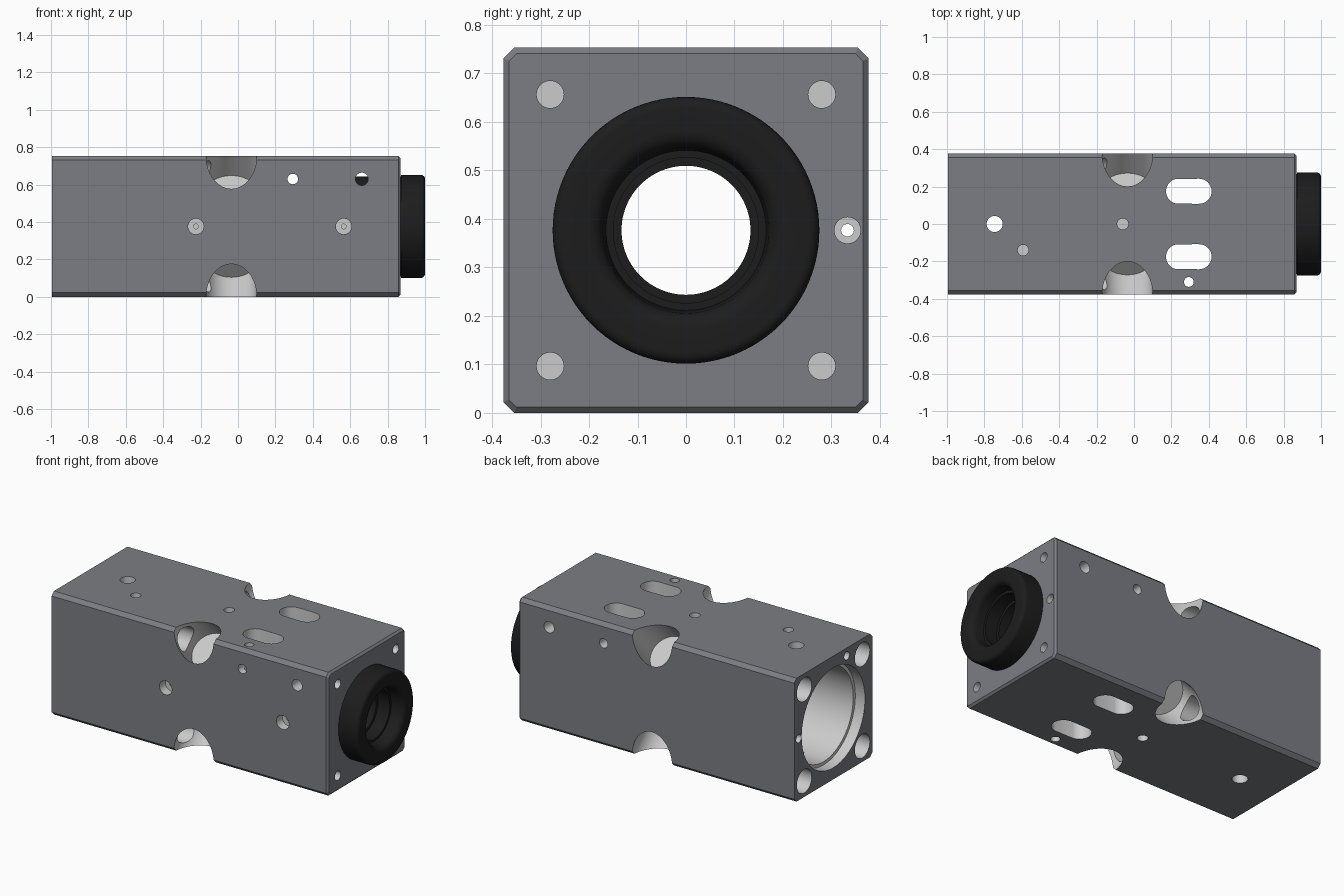
import bpy, bmesh, math
from mathutils import Matrix

if "Cube" in bpy.data.objects:
    bpy.data.objects.remove(bpy.data.objects["Cube"])

H = 0.3765            # half of the square section, also the axis height
X0, X1 = -0.995, 0.87  # block ends


def material(name, c):
    m = bpy.data.materials.new(name)
    m.diffuse_color = (*c, 1)
    m.use_nodes = True
    m.node_tree.nodes["Principled BSDF"].inputs["Base Color"].default_value = m.diffuse_color
    return m


dark = material("dark_grey", (0.2, 0.207, 0.23))
light = material("bare_metal", (0.62, 0.63, 0.65))
black = material("black", (0.012, 0.012, 0.012))


def make(name, bm, mat):
    bmesh.ops.recalc_face_normals(bm, faces=bm.faces)
    me = bpy.data.meshes.new(name)
    bm.to_mesh(me)
    bm.free()
    me.materials.append(mat)
    ob = bpy.data.objects.new(name, me)
    bpy.context.collection.objects.link(ob)
    return ob


def lathe(name, profile, mat, steps=96):
    """Spin a closed (x, radius) profile about the long axis."""
    bm = bmesh.new()
    vs = [bm.verts.new((x, 0, r)) for x, r in profile]
    es = [bm.edges.new((vs[i], vs[(i + 1) % len(vs)])) for i in range(len(vs))]
    bmesh.ops.spin(bm, geom=vs + es, cent=(0, 0, 0), axis=(1, 0, 0),
                   angle=2 * math.pi, steps=steps)
    bmesh.ops.remove_doubles(bm, verts=bm.verts, dist=1e-5)
    loose = [e for e in bm.edges if not e.link_faces]
    bmesh.ops.delete(bm, geom=loose, context='EDGES')
    bmesh.ops.translate(bm, verts=bm.verts, vec=(0, 0, H))
    return make(name, bm, mat)


# Main block: chamfered long edges, finer chamfer round the front end
bm = bmesh.new()
bmesh.ops.create_cube(bm, size=1, matrix=Matrix.Translation(((X0 + X1) / 2, 0, H))
                      @ Matrix.Diagonal((X1 - X0, 2 * H, 2 * H, 1)))
long_edges = [e for e in bm.edges if abs(e.verts[0].co.x - e.verts[1].co.x) > 1]
bmesh.ops.bevel(bm, geom=long_edges, offset=0.022, segments=1, affect='EDGES')
end_edges = [e for e in bm.edges if all(v.co.x > X1 - 1e-4 for v in e.verts)]
bmesh.ops.bevel(bm, geom=end_edges, offset=0.012, segments=1, affect='EDGES')
body = make("main_block", bm, dark)


def cut(ob):
    ob.hide_render = True
    mod = body.modifiers.new("cut", 'BOOLEAN')
    mod.operation, mod.object, mod.solver = 'DIFFERENCE', ob, 'EXACT'
    mod.material_mode = 'TRANSFER'
    bpy.context.view_layer.objects.active = body
    bpy.ops.object.modifier_apply(modifier=mod.name)
    bpy.data.objects.remove(ob)


ROT = {'X': Matrix.Rotation(math.pi / 2, 4, 'Y'),
       'Y': Matrix.Rotation(math.pi / 2, 4, 'X'),
       'Z': Matrix.Identity(4)}


def hole(axis, a, b, r, lo, hi, stretch=0.0):
    """Drill along an axis from lo to hi; a, b are the other two coordinates."""
    mid = (lo + hi) / 2
    pos = {'X': (mid, a, b), 'Y': (a, mid, b), 'Z': (a, b, mid)}[axis]
    bm = bmesh.new()
    bmesh.ops.create_cone(bm, cap_ends=True, segments=40, radius1=r, radius2=r, depth=hi - lo)
    for v in bm.verts:
        v.co.x += math.copysign(stretch, v.co.x)
    bmesh.ops.transform(bm, matrix=Matrix.Translation(pos) @ ROT[axis], verts=bm.verts)
    cut(make("cutter", bm, light))


# Central stepped bore
cut(lathe("cutter", [(-1.1, 0), (-1.1, 0.305), (-0.93, 0.305), (-0.93, 0.285), (-0.6, 0.285),
                     (-0.6, 0.2), (0.5, 0.2), (0.5, 0.273), (1, 0.273), (1, 0)], light))

# Corner pockets, with wide bores behind and blind holes in the front end
for sy in (-1, 1):
    for sz in (-1, 1):
        bm = bmesh.new()
        bmesh.ops.create_cone(bm, cap_ends=True, segments=64, radius1=1, radius2=1, depth=0.5,
                              matrix=Matrix.Diagonal((0.135, 0.124, 1, 1)))
        k = (0.25 - 0.272) / math.sqrt(2) + H      # puts the flat floor 0.27 below the corner
        turn = Matrix.Rotation(math.atan2(-sy, sz), 4, 'X')
        bmesh.ops.transform(bm, verts=bm.verts,
                            matrix=Matrix.Translation((-0.035, sy * k, H + sz * k)) @ turn)
        cut(make("cutter", bm, light))
        y, z = sy * 0.28, H + sz * 0.28
        hole('X', y, z, 0.072, -1.1, -0.05)
        hole('X', y, z, 0.028, 0.82, 1)

# Holes in the end faces
hole('X', 0.333, H, 0.013, -1.1, 1)
hole('X', 0.333, H, 0.027, 0.82, 1)
hole('X', 0.333, H, 0.025, -1.1, -0.92)
hole('X', -0.13, 0.705, 0.025, -1.1, -0.9)

# Slots and holes from the top and bottom
for y in (-0.175, 0.175):
    hole('Z', 0.293, y, 0.067, -0.1, 0.9, 0.055)
hole('Z', -0.745, 0, 0.043, -0.1, 0.9)
hole('Z', 0.293, -0.31, 0.026, -0.1, 0.9)
hole('Z', -0.06, 0, 0.03, -0.1, 0.08)
hole('Z', -0.06, 0, 0.03, 0.67, 0.9)
hole('Z', -0.593, -0.14, 0.029, 0.70, 0.9)

# Holes through the sides and blind counterbores on the front
hole('Y', 0.293, 0.63, 0.028, -0.5, 0.5)
hole('Y', 0.662, 0.63, 0.034, -0.5, 0.5)
for x in (-0.225, 0.565):
    hole('Y', x, H, 0.042, -0.5, -0.32)
    hole('Y', x, H, 0.013, -0.5, -0.29)

# Black end ring: rounded rim outside, stepped sleeve inside the block
ring = [(0.53, 0.268), (X1 + 0.001, 0.268), (X1 + 0.001, 0.275)]
for i in range(7):
    a = math.pi / 2 * i / 6
    ring.append((0.978 + 0.022 * math.sin(a), 0.253 + 0.022 * math.cos(a)))
for i in range(7):
    a = math.pi / 2 * i / 6
    ring.append((0.965 + 0.035 * math.cos(a), 0.205 - 0.035 * math.sin(a)))
ring += [(0.92, 0.165), (0.92, 0.15), (0.84, 0.15), (0.84, 0.133), (0.78, 0.133),
         (0.78, 0.2), (0.53, 0.2)]
sleeve = lathe("end_ring", ring, black)

# Smooth round surfaces, keep machined edges crisp
for ob in (body, sleeve):
    bpy.ops.object.select_all(action='DESELECT')
    ob.select_set(True)
    bpy.context.view_layer.objects.active = ob
    bpy.ops.object.shade_smooth_by_angle(angle=math.radians(30))
